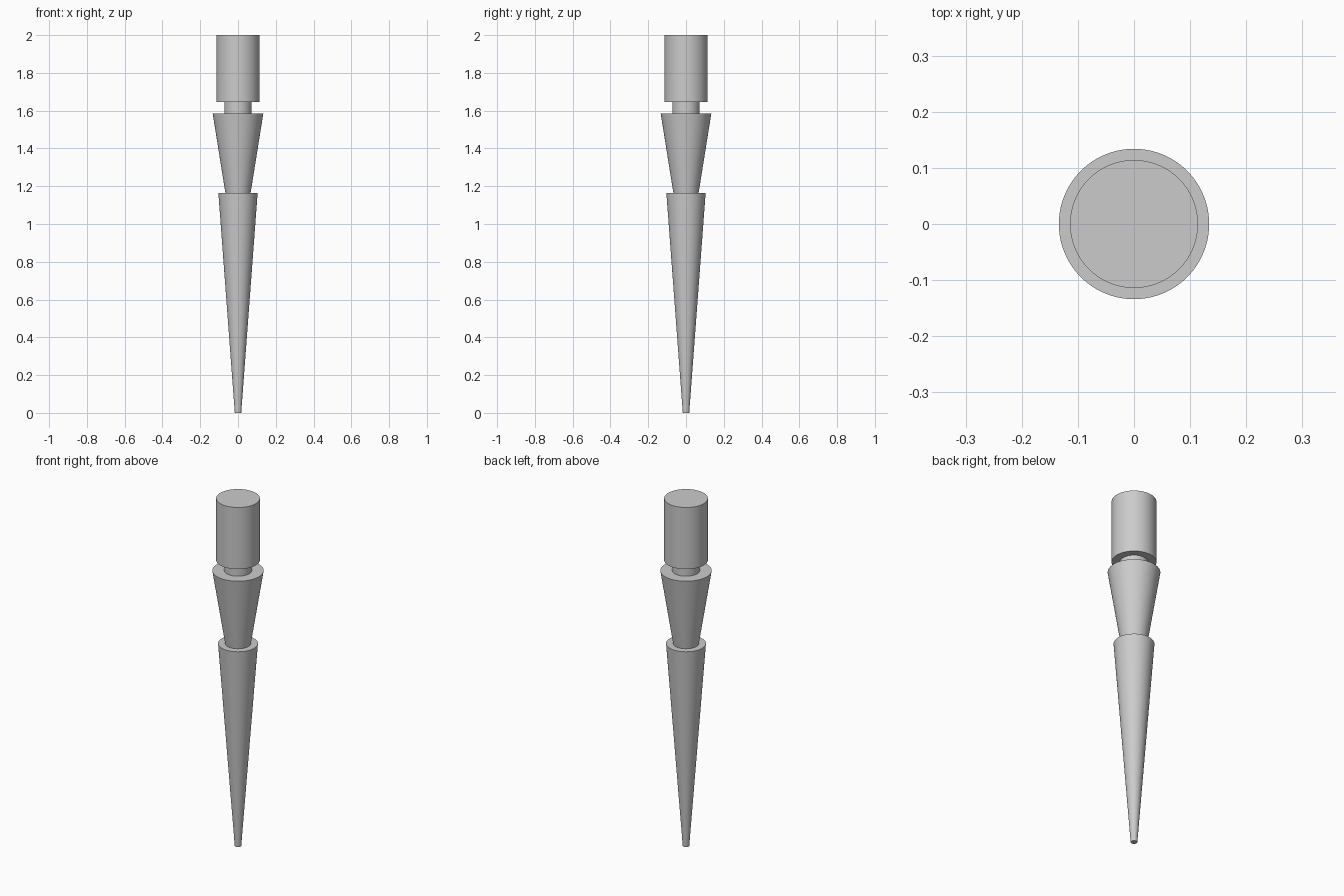
import bpy
import math

cube = bpy.data.objects.get("Cube")
if cube:
    bpy.data.objects.remove(cube, do_unlink=True)

grey = bpy.data.materials.new("plain grey")
grey.use_nodes = True
COLOUR = (0.6, 0.6, 0.6, 1)
grey.diffuse_color = COLOUR
grey.node_tree.nodes["Principled BSDF"].inputs["Base Color"].default_value = COLOUR


def tapered_part(name, bottom, top, r_bottom, r_top):
    """Capped round section standing between two heights."""
    bpy.ops.mesh.primitive_cone_add(
        vertices=96, radius1=r_bottom, radius2=r_top, depth=top - bottom,
        location=(0, 0, (bottom + top) / 2))
    part = bpy.context.object
    part.name = part.data.name = name
    part.data.materials.append(grey)
    bpy.ops.object.shade_smooth_by_angle(angle=math.radians(30))
    return part


# Section heights, from the tip upwards
SHAFT_TOP, COLLAR_TOP, HEAD_BOTTOM, HEAD_TOP = 1.165, 1.585, 1.645, 2.0

tapered_part("shaft", 0, SHAFT_TOP, 0.017, 0.104)
tapered_part("collar", SHAFT_TOP, COLLAR_TOP, 0.067, 0.134)
tapered_part("neck", COLLAR_TOP, HEAD_BOTTOM, 0.072, 0.072)
tapered_part("head", HEAD_BOTTOM, HEAD_TOP, 0.114, 0.114)
